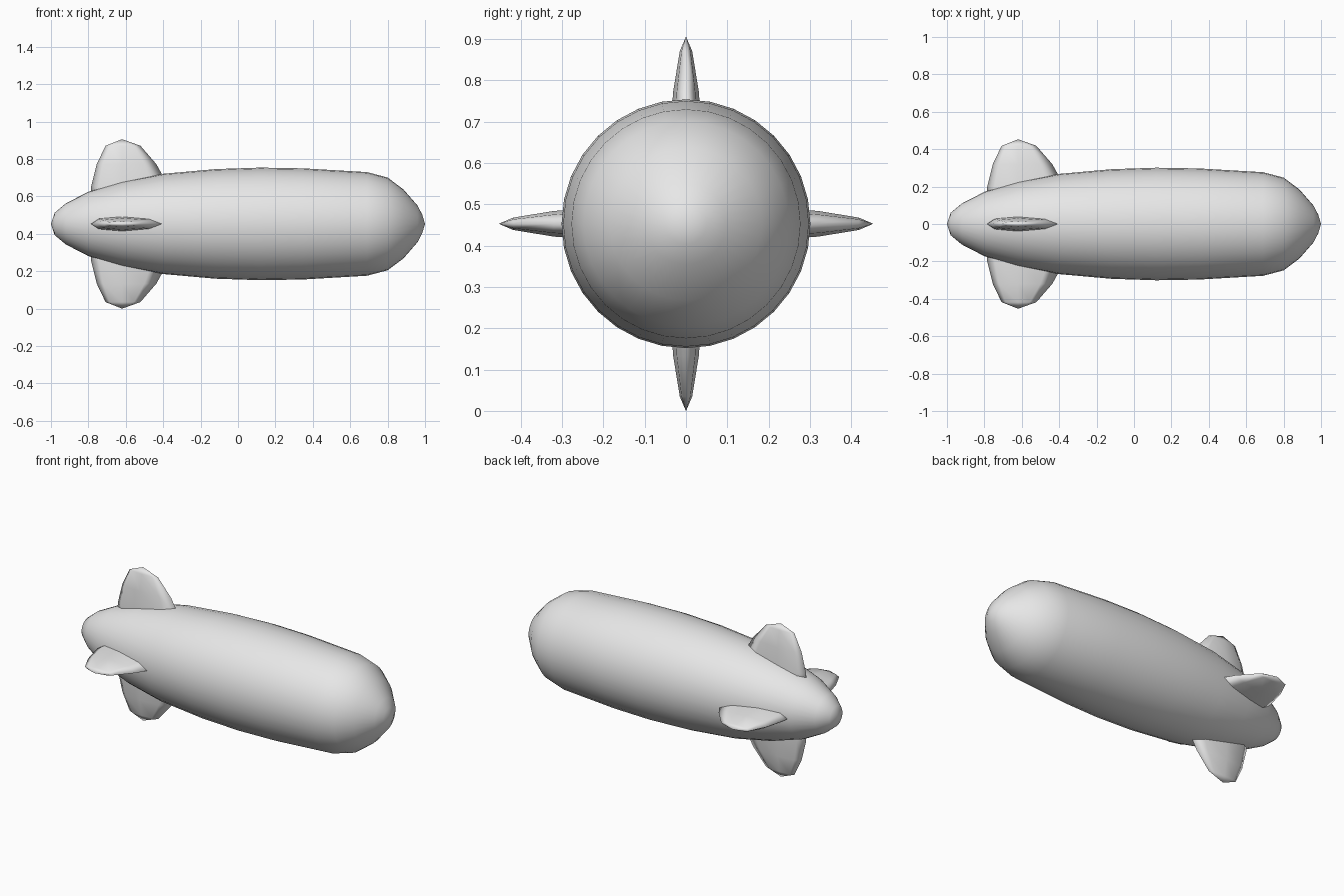
import bpy, bmesh
from math import cos, sin, pi
from mathutils import Matrix, Vector

cube = bpy.data.objects.get("Cube")
if cube:
    bpy.data.objects.remove(cube)

AXIS_Z = 0.453

grey = bpy.data.materials.new("light grey")
grey.use_nodes = True
grey.diffuse_color = (0.8, 0.8, 0.8, 1)
grey.node_tree.nodes["Principled BSDF"].inputs["Base Color"].default_value = (0.8, 0.8, 0.8, 1)


def loft(name, rings, start, end, turn=0.0):
    """Skin closed rings of equal length, closing both ends on a single point."""
    bm = bmesh.new()
    loops = [[bm.verts.new(p) for p in ring] for ring in rings]
    n = len(loops[0])
    for a, b in zip(loops, loops[1:]):
        for i in range(n):
            j = (i + 1) % n
            bm.faces.new((a[i], a[j], b[j], b[i]))
    for loop, point in ((loops[0], start), (loops[-1], end)):
        tip = bm.verts.new(point)
        for i in range(n):
            bm.faces.new((loop[i], loop[(i + 1) % n], tip))
    bmesh.ops.recalc_face_normals(bm, faces=bm.faces)
    bm.transform(Matrix.Translation((0, 0, AXIS_Z)) @ Matrix.Rotation(turn, 4, "X"))
    mesh = bpy.data.meshes.new(name)
    bm.to_mesh(mesh)
    bm.free()
    mesh.shade_smooth()
    mesh.materials.append(grey)
    obj = bpy.data.objects.new(name, mesh)
    bpy.context.collection.objects.link(obj)


# Hull: (x, radius) profile from tail to nose, turned about the long axis
profile = [(-0.98, 0.06), (-0.92, 0.11), (-0.8, 0.172), (-0.62, 0.226),
           (-0.4, 0.268), (-0.12, 0.293), (0.12, 0.301), (0.35, 0.297),
           (0.69, 0.277), (0.8, 0.248), (0.885, 0.184), (0.96, 0.098), (0.985, 0.05)]
SIDES = 32
hull = [[(x, r * cos(2 * pi * i / SIDES), r * sin(2 * pi * i / SIDES))
         for i in range(SIDES)] for x, r in profile]
loft("hull", hull, (-1, 0, 0), (1, 0, 0))

# Fins: (height, rear x, front x, half thickness), each section a lens shape
sections = [(0.08, -0.79, -0.33, 0.042), (0.2, -0.785, -0.37, 0.04),
            (0.32, -0.755, -0.437, 0.031), (0.418, -0.708, -0.522, 0.015)]
MID = -0.62


def lens(h, rear, front, t):
    back, fore = MID + (rear - MID) * 0.75, MID + (front - MID) * 0.65
    upper = [(back, t * 0.68), (MID, t), (fore, t * 0.72)]
    pts = [(rear, 0)] + upper + [(front, 0)] + [(x, -y) for x, y in reversed(upper)]
    return [Vector((x, y, h)) for x, y in pts]


for i, side in enumerate(("top", "front", "bottom", "back")):
    loft(side + "_fin", [lens(*s) for s in sections],
         (MID, 0, 0.08), (MID, 0, 0.453), i * pi / 2)
